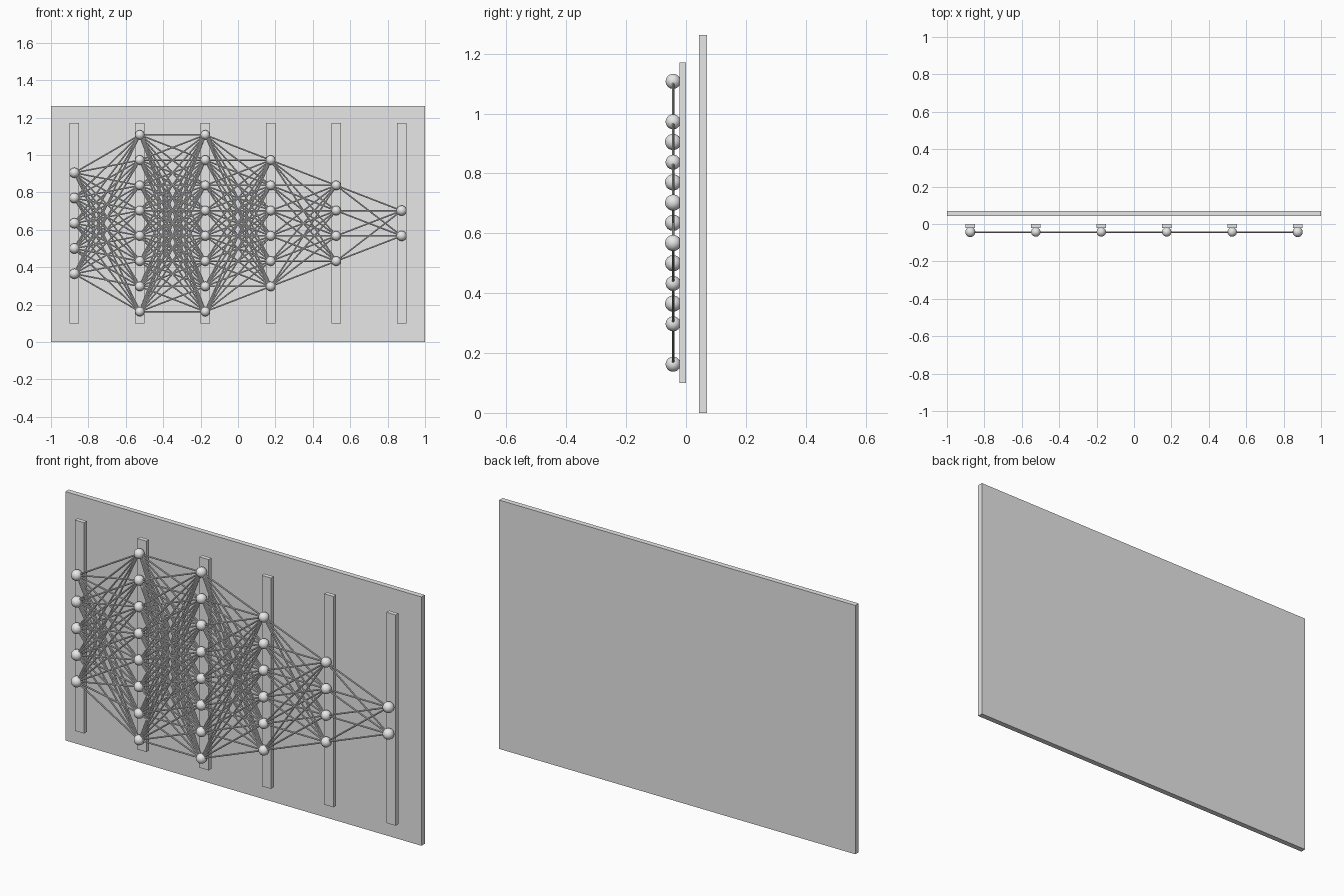
import bpy
import bmesh
from mathutils import Matrix, Vector

cube = bpy.data.objects.get("Cube")
if cube:
    bpy.data.objects.remove(cube, do_unlink=True)

grey = bpy.data.materials.new("light_grey")
grey.use_nodes = True
grey.diffuse_color = (0.8, 0.8, 0.8, 1)
grey.node_tree.nodes["Principled BSDF"].inputs["Base Color"].default_value = grey.diffuse_color

LAYER_SIZES = (5, 8, 8, 6, 4, 2)
LAYER_GAP = 0.35
NODE_GAP = 0.135
MID_Z = 0.635
NODE_Y = -0.043
LINK_RADIUS = 0.004


def finish(bm, name, smooth=False):
    """Turn a bmesh into a named object with the grey material."""
    mesh = bpy.data.meshes.new(name)
    for face in bm.faces:
        face.smooth = smooth
    bm.to_mesh(mesh)
    bm.free()
    mesh.materials.append(grey)
    obj = bpy.data.objects.new(name, mesh)
    bpy.context.collection.objects.link(obj)
    return obj


def box(name, low, high):
    low, high = Vector(low), Vector(high)
    bm = bmesh.new()
    placement = Matrix.Translation((low + high) / 2) @ Matrix.Diagonal((*(high - low), 1))
    bmesh.ops.create_cube(bm, size=1, matrix=placement)
    return finish(bm, name)


def add_link(bm, start, end):
    """Add a thin round rod between two points."""
    span = end - start
    turn = span.to_track_quat("Z", "Y").to_matrix().to_4x4()
    bmesh.ops.create_cone(bm, cap_ends=True, segments=8, radius1=LINK_RADIUS,
                          radius2=LINK_RADIUS, depth=span.length,
                          matrix=Matrix.Translation((start + end) / 2) @ turn)


# Node centres, layer by layer
layers = []
for i, count in enumerate(LAYER_SIZES):
    x = (i - (len(LAYER_SIZES) - 1) / 2) * LAYER_GAP
    layers.append([Vector((x, NODE_Y, MID_Z + (j - (count - 1) / 2) * NODE_GAP))
                   for j in range(count)])

# Back board
box("back_board", (-1, 0.043, 0), (1, 0.07, 1.263))

for i, centres in enumerate(layers):
    x = centres[0].x
    outer = i in (0, len(layers) - 1)

    # Upright strip behind each layer
    box(f"layer_strip_{i + 1}", (x - 0.026, -0.022, 0.1), (x + 0.026, 0, 1.17))

    # Round nodes, slightly larger in the first and last layers
    bm = bmesh.new()
    for centre in centres:
        bmesh.ops.create_uvsphere(bm, u_segments=24, v_segments=16,
                                  radius=0.027 if outer else 0.025,
                                  matrix=Matrix.Translation(centre))
    finish(bm, f"layer_nodes_{i + 1}", smooth=True)

# Rods joining every node to every node of the next layer
for i, (here, following) in enumerate(zip(layers, layers[1:])):
    bm = bmesh.new()
    for start in here:
        for end in following:
            add_link(bm, start, end)
    finish(bm, f"layer_links_{i + 1}")
